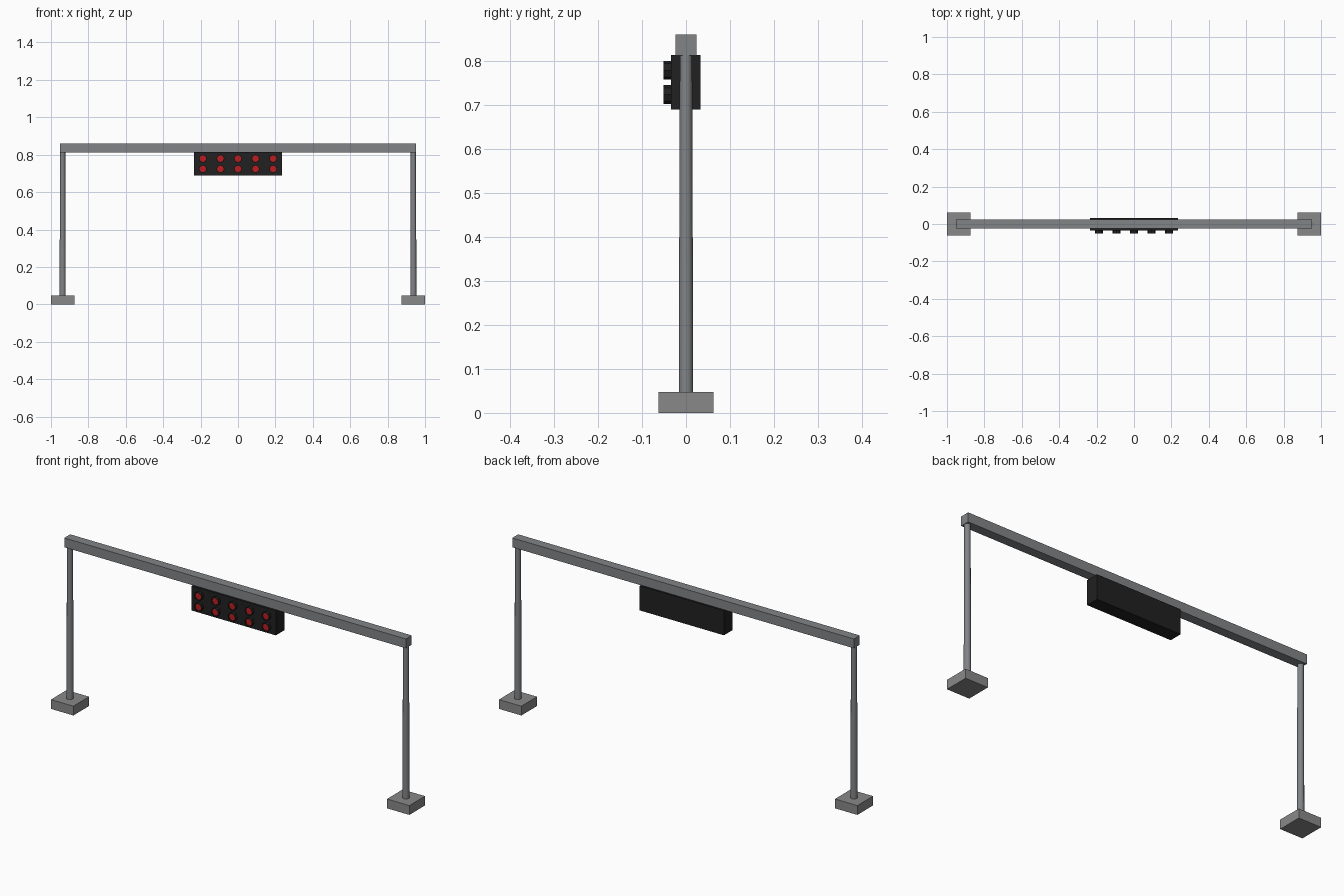
import bpy, math

cube = bpy.data.objects.get("Cube")
if cube:
    bpy.data.objects.remove(cube, do_unlink=True)


def material(name, rgb):
    m = bpy.data.materials.new(name)
    m.use_nodes = True
    m.diffuse_color = (*rgb, 1)
    m.node_tree.nodes["Principled BSDF"].inputs["Base Color"].default_value = (*rgb, 1)
    return m


steel = material("steel grey", (0.22, 0.23, 0.24))
concrete = material("concrete grey", (0.25, 0.25, 0.255))
black = material("housing black", (0.015, 0.015, 0.015))
red = material("lamp red", (0.5, 0.012, 0.015))


def box(name, low, high, mat):
    bpy.ops.mesh.primitive_cube_add(size=1, location=[(a + b) / 2 for a, b in zip(low, high)])
    ob = bpy.context.object
    ob.name = name
    ob.scale = [b - a for a, b in zip(low, high)]
    bpy.ops.object.transform_apply(location=False, rotation=False, scale=True)
    ob.data.materials.append(mat)
    return ob


def lathe(name, profile, sides, mat, location, rotation=(0, 0, 0)):
    """Sweep (radius, height) rings around the local z axis, capped at both ends."""
    verts, faces = [], []
    for r, h in profile:
        for i in range(sides):
            a = math.tau * i / sides
            verts.append((r * math.cos(a), r * math.sin(a), h))
    for k in range(len(profile) - 1):
        for i in range(sides):
            j = (i + 1) % sides
            faces.append((k * sides + i, k * sides + j, (k + 1) * sides + j, (k + 1) * sides + i))
    faces.append(tuple(reversed(range(sides))))
    faces.append(tuple(range(len(verts) - sides, len(verts))))
    mesh = bpy.data.meshes.new(name)
    mesh.from_pydata(verts, [], faces)
    mesh.materials.append(mat)
    ob = bpy.data.objects.new(name, mesh)
    ob.location, ob.rotation_euler = location, rotation
    bpy.context.collection.objects.link(ob)
    return ob


# Footings and tapered posts
for side, s in (("left", 1), ("right", -1)):
    x = s * 0.9375
    box(side + "_footing", (x - 0.0625, -0.0625, 0), (x + 0.0625, 0.0625, 0.047), concrete)
    post = lathe(side + "_post", [(0.0165, 0.04), (0.014, 0.82)], 12, steel, (x, 0, 0))
    bpy.ops.object.select_all(action="DESELECT")
    post.select_set(True)
    bpy.context.view_layer.objects.active = post
    bpy.ops.object.shade_smooth_by_angle(angle=math.radians(40))

# Cross beam and signal housing
box("cross_beam", (-0.953, -0.0235, 0.813), (0.953, 0.0235, 0.86), steel)
box("signal_housing", (-0.235, -0.034, 0.69), (0.235, 0.033, 0.814), black)

# Two rows of hooded lamps; the recessed end face is the red lens
for row, z in (("lower", 0.724), ("upper", 0.779)):
    for i in range(5):
        lamp = lathe(f"{row}_lamp_{i + 1}",
                     [(0.0215, 0), (0.0215, 0.02), (0.0185, 0.02), (0.0185, 0.015)],
                     8, black, ((i - 2) * 0.094, -0.031, z), (math.pi / 2, 0, 0))
        lamp.data.materials.append(red)
        lamp.data.polygons[-1].material_index = 1
